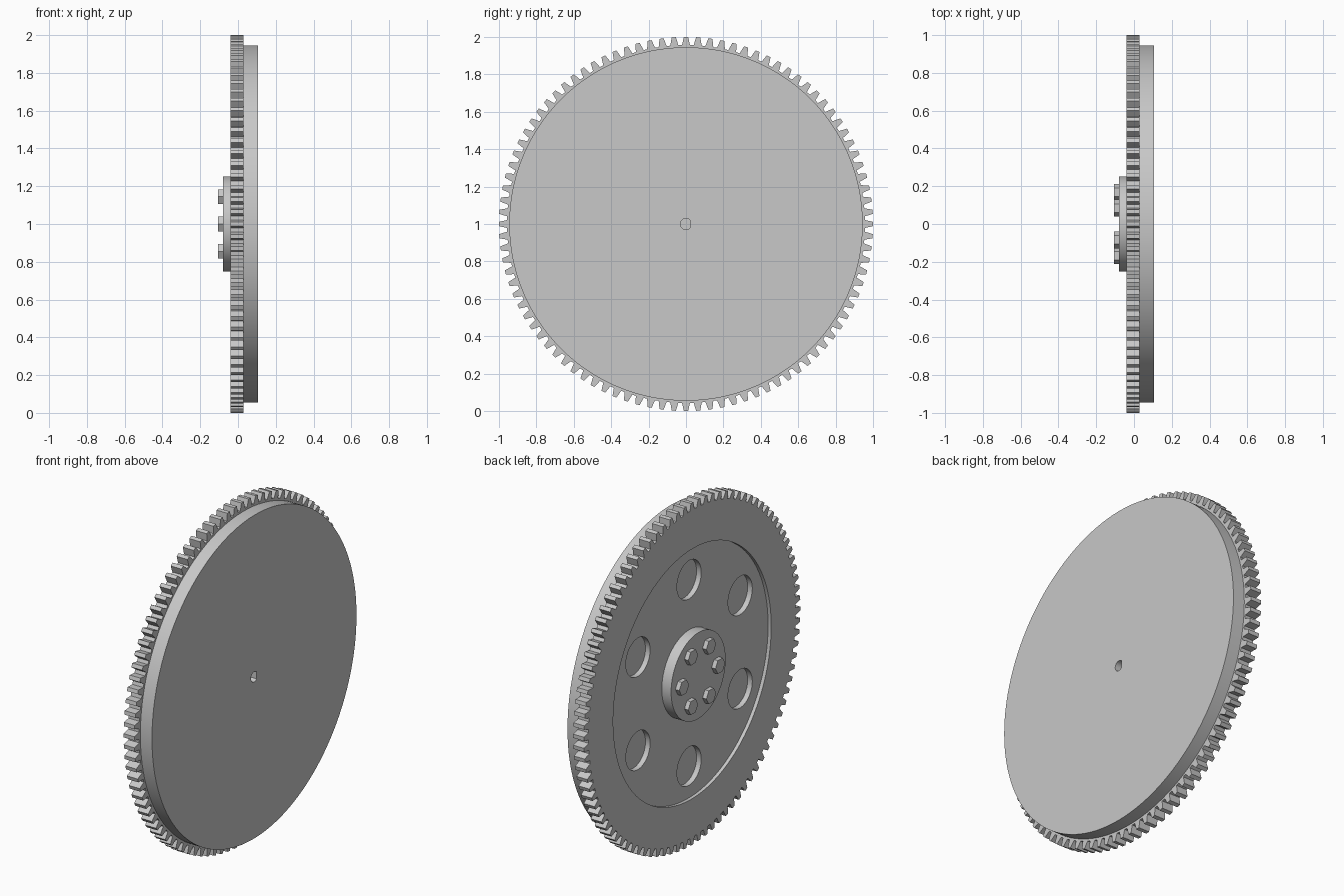
import bpy, bmesh, math
from mathutils import Matrix

if "Cube" in bpy.data.objects:
    bpy.data.objects.remove(bpy.data.objects["Cube"])

steel = bpy.data.materials.new("light_grey_metal")
steel.diffuse_color = (0.58, 0.58, 0.58, 1)
steel.use_nodes = True
steel.node_tree.nodes["Principled BSDF"].inputs["Base Color"].default_value = steel.diffuse_color
CENTRE_Z = 1.0


def circle(r, n=128, cu=0.0, cv=0.0):
    return [(cu + r * math.cos(2 * math.pi * i / n),
             cv + r * math.sin(2 * math.pi * i / n)) for i in range(n)]


def plate(name, outlines, x0, x1):
    """Flat plate drawn in the y-z plane; inner outlines become holes."""
    curve = bpy.data.curves.new(name, 'CURVE')
    curve.dimensions = '2D'
    curve.fill_mode = 'BOTH'
    curve.extrude = (x1 - x0) / 2
    for pts in outlines:
        s = curve.splines.new('POLY')
        s.points.add(len(pts) - 1)
        for p, (u, v) in zip(s.points, pts):
            p.co = (u, v, 0, 1)
        s.use_cyclic_u = True
    obj = bpy.data.objects.new(name, curve)
    bpy.context.collection.objects.link(obj)
    bpy.ops.object.select_all(action='DESELECT')
    bpy.context.view_layer.objects.active = obj
    obj.select_set(True)
    bpy.ops.object.convert(target='MESH')
    obj = bpy.context.view_layer.objects.active
    # turn the drawing plane into y-z and place it on the axle
    m = Matrix(((0, 0, 1, (x0 + x1) / 2), (1, 0, 0, 0), (0, 1, 0, CENTRE_Z), (0, 0, 0, 1)))
    bm = bmesh.new()
    bm.from_mesh(obj.data)
    bm.transform(m)
    bmesh.ops.remove_doubles(bm, verts=bm.verts, dist=1e-5)
    bmesh.ops.recalc_face_normals(bm, faces=bm.faces)
    bm.to_mesh(obj.data)
    bm.free()
    obj.data.materials.clear()
    obj.data.materials.append(steel)
    bpy.ops.object.shade_smooth_by_angle(angle=math.radians(20))
    return obj


# Toothed rim
TEETH = 96
pitch = 2 * math.pi / TEETH
tooth = [(-0.34, 0.957), (-0.25, 0.98), (-0.17, 1.0),
         (0.17, 1.0), (0.25, 0.98), (0.34, 0.957)]
gear = []
for i in range(TEETH):
    for f, r in tooth:
        a = math.pi / 2 + (i + f) * pitch
        gear.append((r * math.cos(a), r * math.sin(a)))
plate("toothed_rim", [gear, circle(0.73)], -0.04, 0.03)

# Recessed web with six round holes, and the backing behind it
holes = []
for i in range(6):
    a = math.pi / 2 + i * math.pi / 3
    holes.append(circle(0.112, 48, 0.545 * math.cos(a), 0.545 * math.sin(a)))
plate("web", [circle(0.73)] + holes, -0.02, 0.01)
plate("web_backing", [circle(0.73)], 0.01, 0.03)

# Large plain disc with a D-shaped shaft socket
flat = math.acos(0.022 / 0.03)
socket = [(0.03 * math.cos(a), 0.03 * math.sin(a))
          for a in (flat + (2 * math.pi - 2 * flat) * i / 24 for i in range(25))]
plate("disc", [circle(0.945), socket], 0.03, 0.105)

# Hub and its ring of hexagonal bolt heads
plate("hub", [circle(0.252, 96)], -0.08, -0.02)
for i in range(6):
    a = i * math.pi / 3
    plate(f"bolt_{i + 1}", [circle(0.045, 6, 0.167 * math.cos(a), 0.167 * math.sin(a))],
          -0.105, -0.08)
